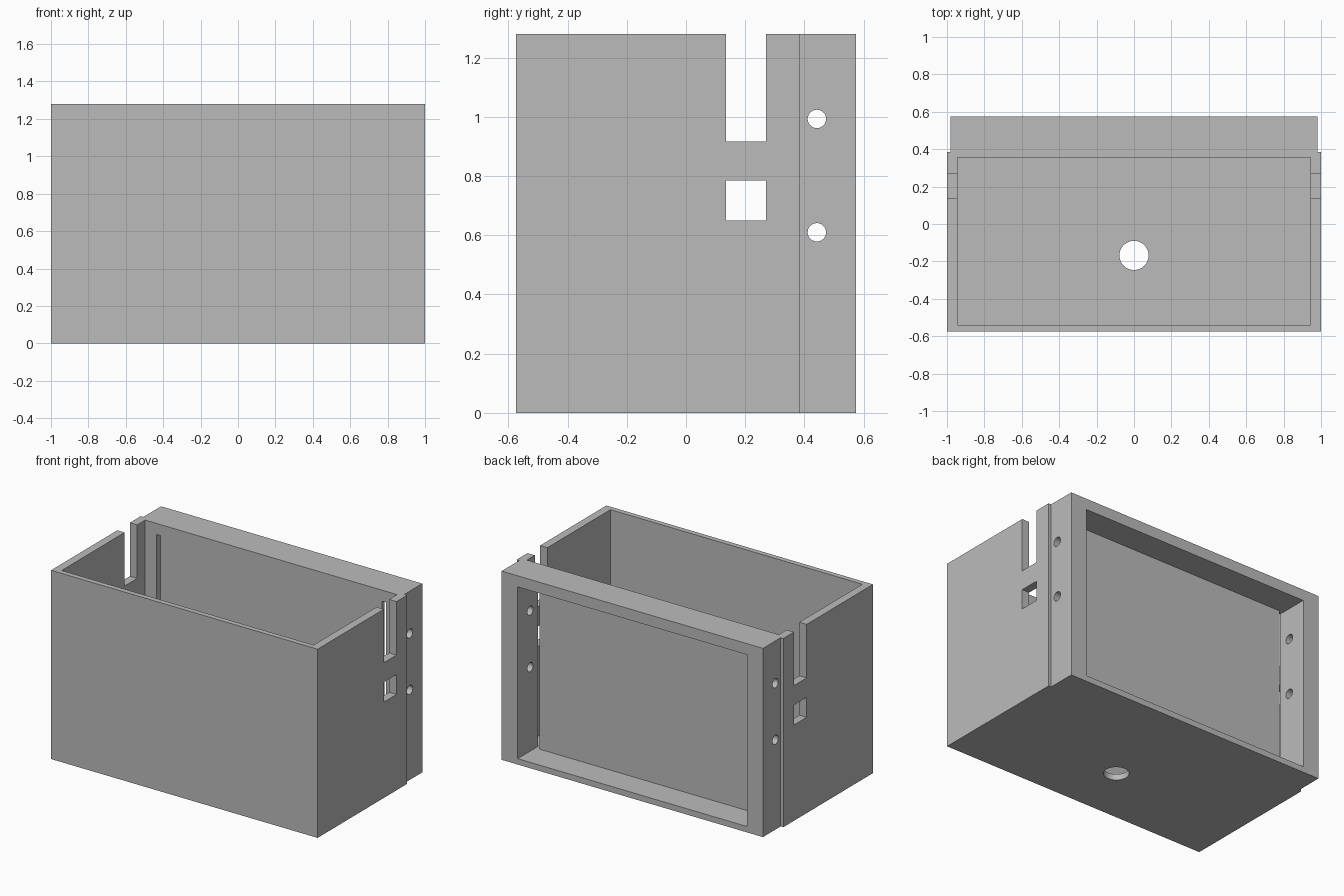
import bpy
import bmesh
from math import pi
from mathutils import Matrix, Vector

cube = bpy.data.objects.get("Cube")
if cube:
    bpy.data.objects.remove(cube, do_unlink=True)

HEIGHT = 1.28
FLOOR = 0.04
BACK = 0.575
STEP = 0.385        # where the wide box meets the narrower rear frame
CAVITY_BACK = 0.355
OPEN_X, OPEN_TOP = 0.86, 1.205

gray = bpy.data.materials.new("plain_gray")
gray.use_nodes = True
gray.diffuse_color = (0.5, 0.5, 0.5, 1)
gray.node_tree.nodes["Principled BSDF"].inputs["Base Color"].default_value = gray.diffuse_color


def add_object(name, bm):
    bmesh.ops.recalc_face_normals(bm, faces=bm.faces)
    mesh = bpy.data.meshes.new(name)
    bm.to_mesh(mesh)
    bm.free()
    mesh.materials.append(gray)
    obj = bpy.data.objects.new(name, mesh)
    bpy.context.collection.objects.link(obj)
    return obj


def box(name, x, y, z):
    bm = bmesh.new()
    size = [b - a for a, b in (x, y, z)]
    middle = Vector([(a + b) / 2 for a, b in (x, y, z)])
    bmesh.ops.create_cube(bm, size=1, matrix=Matrix.Translation(middle) @ Matrix.Diagonal((*size, 1)))
    return add_object(name, bm)


def cylinder(name, center, radius, length, turn):
    bm = bmesh.new()
    bmesh.ops.create_cone(bm, cap_ends=True, segments=48, radius1=radius, radius2=radius,
                          depth=length, matrix=Matrix.Translation(center) @ turn)
    return add_object(name, bm)


# Enclosure: stepped plan outline raised to full height
half = [(1, -BACK), (1, STEP), (0.98, STEP), (0.98, BACK)]
outline = half + [(-x, y) for x, y in reversed(half)]
bm = bmesh.new()
base = bm.faces.new([bm.verts.new((x, y, 0)) for x, y in outline])
raised = bmesh.ops.extrude_face_region(bm, geom=[base])["geom"]
bmesh.ops.translate(bm, vec=(0, 0, HEIGHT), verts=[v for v in raised if isinstance(v, bmesh.types.BMVert)])
enclosure = add_object("enclosure", bm)

# Cutters: open cavity, rear window, side notches, side windows and holes
across = (-1.2, 1.2)
cutters = [
    box("cavity_cutter", (-0.945, 0.945), (-0.54, CAVITY_BACK), (FLOOR, 1.5)),
    box("rear_opening_cutter", (-OPEN_X, OPEN_X), (0.3, 0.7), (FLOOR, OPEN_TOP)),
    box("side_notch_cutter", across, (0.135, 0.27), (0.917, 1.5)),
    box("side_window_cutter", across, (0.135, 0.27), (0.65, 0.785)),
    cylinder("floor_hole_cutter", (0, -0.168, 0), 0.078, 0.3, Matrix.Identity(4)),
]
for z in (0.61, 0.993):
    cutters.append(cylinder("screw_hole_cutter", (0, 0.442, z), 0.031, 2.4, Matrix.Rotation(pi / 2, 4, 'Y')))

for cutter in cutters:
    cutter.hide_render = True
    cut = enclosure.modifiers.new(cutter.name, 'BOOLEAN')
    cut.operation = 'DIFFERENCE'
    cut.solver = 'EXACT'
    cut.object = cutter

# Bake the cuts and drop the cutters
graph = bpy.context.evaluated_depsgraph_get()
cut_mesh = bpy.data.meshes.new_from_object(enclosure.evaluated_get(graph))
enclosure.modifiers.clear()
enclosure.data = cut_mesh
for cutter in cutters:
    bpy.data.objects.remove(cutter, do_unlink=True)

# Rear panel, leaving a narrow slit at each side of the opening
box("rear_panel", (-0.83, 0.83), (CAVITY_BACK, STEP), (FLOOR, OPEN_TOP))
